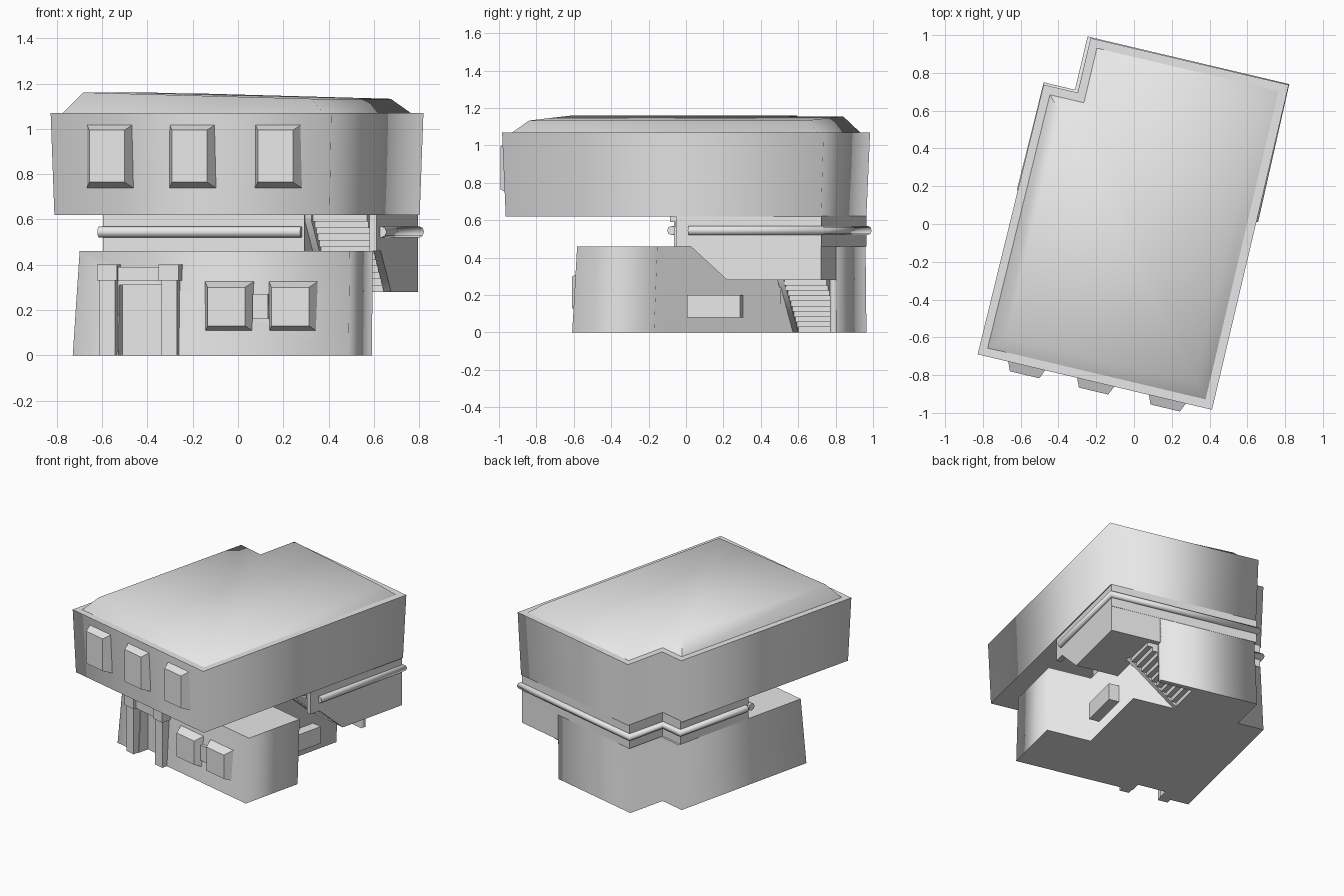
import bpy, bmesh, math
from mathutils import Vector

if "Cube" in bpy.data.objects:
    bpy.data.objects.remove(bpy.data.objects["Cube"])

TURN = math.radians(-13.3)   # the whole building is turned on its plot

mat = bpy.data.materials.new("light grey plaster")
mat.use_nodes = True
GREY = (0.8, 0.8, 0.8, 1)
mat.diffuse_color = GREY
mat.node_tree.nodes["Principled BSDF"].inputs["Base Color"].default_value = GREY


def finish(obj):
    obj.rotation_euler.z = TURN
    obj.data.materials.append(mat)
    return obj


def loft(name, ring_a, ring_b):
    """Solid between two matching rings of points."""
    bm = bmesh.new()
    a = [bm.verts.new(p) for p in ring_a]
    b = [bm.verts.new(p) for p in ring_b]
    bm.faces.new(a)
    bm.faces.new(b)
    for i in range(len(a)):
        j = (i + 1) % len(a)
        bm.faces.new((a[i], a[j], b[j], b[i]))
    bmesh.ops.recalc_face_normals(bm, faces=bm.faces)
    mesh = bpy.data.meshes.new(name)
    bm.to_mesh(mesh)
    bm.free()
    obj = bpy.data.objects.new(name, mesh)
    bpy.context.collection.objects.link(obj)
    return finish(obj)


def storey(name, plan, z0, z1, s0=1.0, s1=1.0, pivot=(0, 0)):
    """Extruded plan, each end scaled about a pivot."""
    def ring(z, s):
        return [(pivot[0] + (x - pivot[0]) * s, pivot[1] + (y - pivot[1]) * s, z)
                for x, y in plan]
    return loft(name, ring(z0, s0), ring(z1, s1))


def box(name, x0, x1, y0, y1, z0, z1):
    return storey(name, [(x0, y0), (x1, y0), (x1, y1), (x0, y1)], z0, z1)


def bay(name, x, z, half_x, half_z, y0, y1, shrink):
    """Projecting window that tapers towards the front."""
    def ring(y, k):
        return [(x + i * (half_x - k), y, z + j * (half_z - k))
                for i, j in ((-1, -1), (1, -1), (1, 1), (-1, 1))]
    return loft(name, ring(y0, 0), ring(y1, shrink))


def inset(plan, d):
    """Offset a square-cornered plan inward."""
    pts = [Vector(p) for p in plan]
    out = []
    for i, p in enumerate(pts):
        e = (p - pts[i - 1]).normalized() + (pts[(i + 1) % len(pts)] - p).normalized()
        out.append((p.x - e.y * d, p.y + e.x * d))
    return out


def cut(target, cutter):
    mod = target.modifiers.new("opening", "BOOLEAN")
    mod.operation = "DIFFERENCE"
    mod.solver = "EXACT"
    mod.object = cutter
    cutter.hide_render = True
    bpy.context.view_layer.update()
    bpy.context.view_layer.objects.active = target
    bpy.ops.object.modifier_apply(modifier=mod.name)
    bpy.data.objects.remove(cutter)


def steps(a0, z0, a1, z1, count):
    """Stepped line from one point to another."""
    pts = []
    for i in range(count):
        z = z0 + (z1 - z0) * i / count
        for k in (i, i + 1):
            pts.append((a0 + (a1 - a0) * k / count, z))
    return pts + [(a1, z1)]


# Ground floor with a recessed side wall and a stair slot
ground = storey("ground_floor", [
    (-.637, -.48), (.615, -.48), (.615, -.03), (.3, -.03), (.3, .59), (-.03, .59),
    (-.03, .85), (.25, .85), (.25, .885), (-.45, .885), (-.45, .605), (-.637, .605)],
    0, .46, 1, .98, (.61, .885))
cut(ground, box("door_cutter", -.43, -.23, -.6, -.4, -.1, .31))

# Front door surround
for x in (-.47, -.19):
    box("door_pillar", x - .035, x + .035, -.52, -.43, 0, .34)
    box("pillar_cap", x - .045, x + .045, -.53, -.43, .33, .4)
box("door_lintel", -.47, -.19, -.51, -.43, .33, .39)

# Ground floor bays: a pair on the front, one on the recessed side
for x in (.07, .36):
    bay("front_bay", x, .215, .12, .12, -.44, -.52, .035)
box("bay_link", .18, .25, -.485, -.44, .16, .27)
box("side_bay", .28, .375, .095, .385, .08, .2)

# Set-back middle storey and rear corner overhang
storey("middle_storey", [
    (-.615, .005), (.3, .005), (.3, .37), (.608, .37), (.608, .887),
    (-.443, .887), (-.443, .597), (-.615, .597)], .46, .63)
box("rear_overhang", .25, .608, .37, .885, .28, .46)
side = [(.09, .46), (.17, .46), (.37, .28), (.37, .63), (.09, .63)]
loft("stair_side_wall", [(.575, y, z) for y, z in side], [(.608, y, z) for y, z in side])

# Two stair flights with stepped undersides
upper = steps(.02, .62, .37, .28, 12) + [(.37, .63), (.02, .63)]
loft("upper_flight", [(.33, y, z) for y, z in upper], [(.575, y, z) for y, z in upper])
lower = steps(-.03, 0, .33, .28, 10) + [(.33, .46), (-.03, .46)]
loft("lower_flight", [(x, .62, z) for x, z in lower], [(x, .85, z) for x, z in lower])
line = [(.02, .59), (.37, .28), (.37, .63), (.02, .63)]
loft("upper_stringer", [(.3, y, z) for y, z in line], [(.33, y, z) for y, z in line])
line = [(-.03, 0), (.01, 0), (.35, .28), (.35, .46), (-.03, .46)]
loft("lower_stringer", [(x, .585, z) for x, z in line], [(x, .62, z) for x, z in line])

# Large upper storey with a notched rear corner
plan = [(-.647, -.862), (.628, -.862), (.628, .905),
        (-.45, .905), (-.45, .608), (-.635, .608)]
upper_storey = storey("upper_storey", plan, .62, 1.07, .98, 1)

# Roof cap, tilted slightly to one side
loft("roof_cap", [(x, y, 1.065) for x, y in inset(plan, .04)],
     [(x, y, 1.147 - .027 * x) for x, y in inset(plan, .12)])

# Three projecting windows on the upper front
for x in (-.38, -.005, .385):
    bay("upper_bay", x, .88, .11, .145, -.84, -.91, .03)


# Round rails around the building
def rail(name, path):
    curve = bpy.data.curves.new(name, "CURVE")
    curve.dimensions = "3D"
    curve.bevel_depth = .025
    curve.bevel_resolution = 2
    curve.use_fill_caps = True
    spline = curve.splines.new("POLY")
    spline.points.add(len(path) - 1)
    for point, (x, y) in zip(spline.points, path):
        point.co = (x, y, .545, 1)
    obj = bpy.data.objects.new(name, curve)
    bpy.context.collection.objects.link(obj)
    finish(obj)


rail("front_rail", [(-.63, -.01), (.29, -.01)])
rail("wrap_rail", [(.612, .16), (.612, .892), (-.45, .892),
                   (-.45, .602), (-.62, .602), (-.62, .03)])

# Smooth shading on the roof and bays, sharp edges elsewhere
bpy.ops.object.select_all(action="DESELECT")
for obj in bpy.context.collection.objects:
    if obj.type == "MESH" and mat.name in obj.data.materials:
        obj.select_set(True)
        bpy.context.view_layer.objects.active = obj
bpy.ops.object.shade_smooth_by_angle(angle=math.radians(65))

# Main walls shade softly around their tall corners
for obj in (ground, upper_storey):
    for edge in obj.data.edges:
        a, b = (obj.data.vertices[i].co for i in edge.vertices)
        edge.use_edge_sharp = abs(a.z - b.z) < .4
